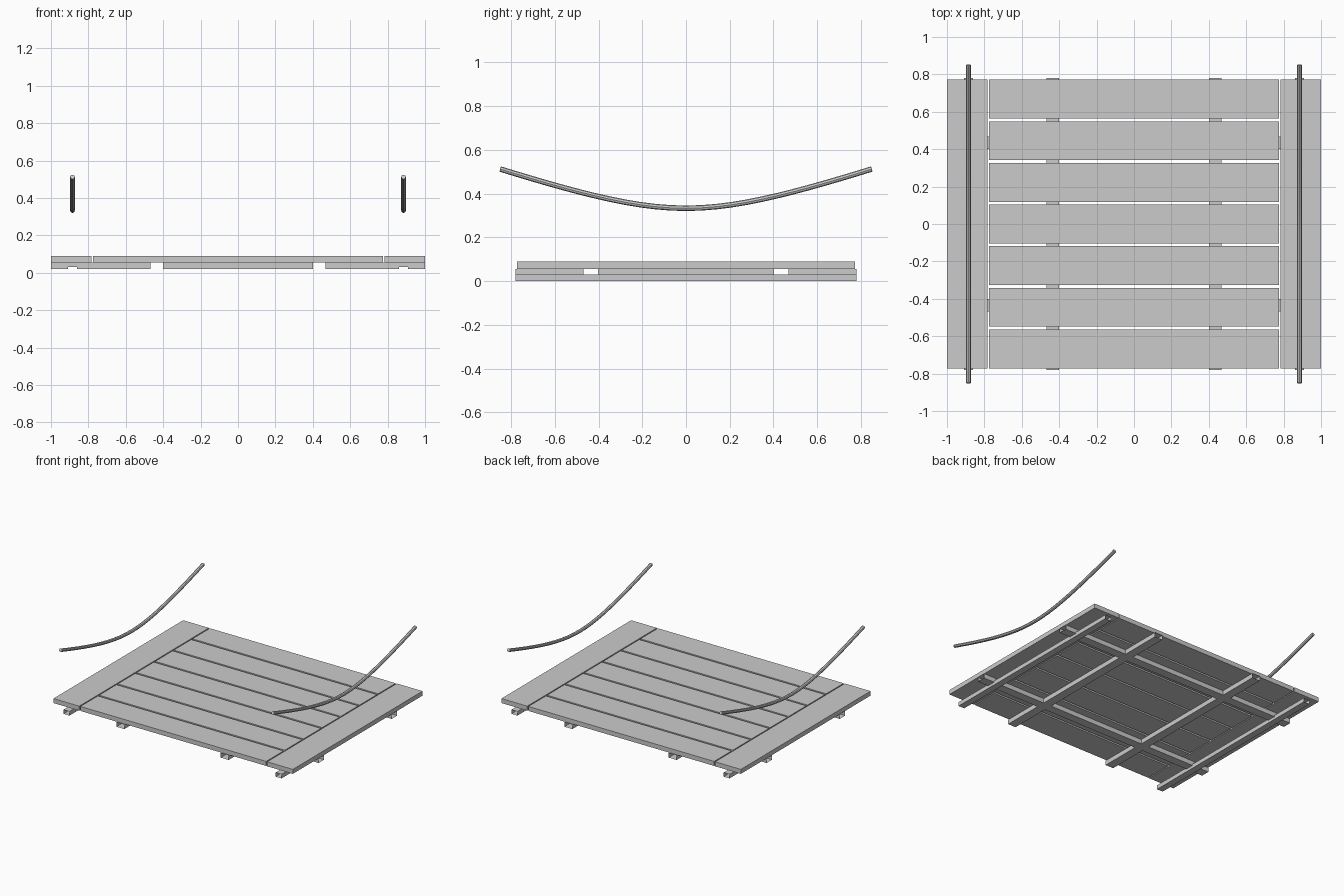
import bpy, bmesh
from math import sqrt

cube = bpy.data.objects.get("Cube")
if cube:
    bpy.data.objects.remove(cube, do_unlink=True)

grey = bpy.data.materials.new("plain_grey")
grey.use_nodes = True
grey.diffuse_color = (0.6, 0.6, 0.6, 1)
grey.node_tree.nodes["Principled BSDF"].inputs["Base Color"].default_value = (0.6, 0.6, 0.6, 1)

PLANK_LOW, PLANK_TOP = 0.055, 0.089
JOIST_LOW, RUNNER_TOP = 0.021, 0.031
JOIST, JOIST_HALF = 0.435, 0.033
RAIL, RUNNER_HALF = 0.885, 0.025
BOTTOM, RIGHT, TOP, LEFT = range(4)


def finish(name, bm):
    mesh = bpy.data.meshes.new(name)
    bm.to_mesh(mesh)
    bm.free()
    mesh.materials.append(grey)
    obj = bpy.data.objects.new(name, mesh)
    bpy.context.collection.objects.link(obj)
    return obj


def plank(name, x, y, width, length):
    bm = bmesh.new()
    bmesh.ops.create_cube(bm, size=1)
    bmesh.ops.scale(bm, vec=(width, length, PLANK_TOP - PLANK_LOW), verts=bm.verts)
    bmesh.ops.translate(bm, vec=(x, y, (PLANK_LOW + PLANK_TOP) / 2), verts=bm.verts)
    finish(name, bm)


def hollow_bar(name, along_x, offset, half, spans):
    """Open-ended box section; each span is start, end, low, high, walls."""
    bm = bmesh.new()
    for start, end, low, high, walls in spans:
        ring = [(-half, low), (half, low), (half, high), (-half, high)]

        def vert(t, corner):
            s, z = corner
            return bm.verts.new((t, offset + s, z) if along_x else (offset - s, t, z))

        for i in walls:
            p, q = ring[i], ring[(i + 1) % 4]
            bm.faces.new([vert(start, p), vert(start, q), vert(end, q), vert(end, p)])
    bmesh.ops.remove_doubles(bm, verts=bm.verts, dist=0.0001)
    finish(name, bm)


# Deck boards
for i in range(7):
    plank(f"deck_board_{i + 1}", 0, (i - 3) * 0.2225, 1.55, 0.208)
for side, sign in (("left", 1), ("right", -1)):
    plank(f"{side}_edge_board", sign * 0.891, 0, 0.215, 1.545)

# Joists interlock at their crossings, and the cross joists are notched for the runners
box = (BOTTOM, RIGHT, TOP, LEFT)
near, far = JOIST - JOIST_HALF, JOIST + JOIST_HALF
notch_a, notch_b = RAIL - RUNNER_HALF, RAIL + RUNNER_HALF
cross_spans = [(-near, near, JOIST_LOW, PLANK_LOW, box)]
for a, b, low in ((far, notch_a, JOIST_LOW), (notch_a, notch_b, RUNNER_TOP), (notch_b, 1, JOIST_LOW)):
    cross_spans += [(a, b, low, PLANK_LOW, box), (-b, -a, low, PLANK_LOW, box)]
long_spans = [(a, b, JOIST_LOW, PLANK_LOW, walls) for a, b, walls in (
    (-0.78, -far, box), (-far, -near, (BOTTOM, TOP)), (-near, near, box),
    (near, far, (BOTTOM, TOP)), (far, 0.78, box))]

for side, sign in (("back", 1), ("front", -1)):
    hollow_bar(f"{side}_cross_joist", True, sign * JOIST, JOIST_HALF, cross_spans)
for side, sign in (("left", 1), ("right", -1)):
    hollow_bar(f"{side}_long_joist", False, sign * JOIST, JOIST_HALF, long_spans)
    hollow_bar(f"{side}_runner", False, sign * RAIL, RUNNER_HALF,
               [(-0.78, 0.78, 0, RUNNER_TOP, box)])

    # Sagging round rail above each edge board
    curve = bpy.data.curves.new("rail_path", "CURVE")
    curve.dimensions = "3D"
    curve.bevel_depth = 0.0125
    curve.bevel_resolution = 2
    curve.use_fill_caps = True
    spline = curve.splines.new("POLY")
    steps = 24
    spline.points.add(steps)
    for i, point in enumerate(spline.points):
        y = 0.85 * (2 * i / steps - 1)
        point.co = (sign * RAIL, y, 0.333 + 0.158 * (sqrt(1 + (y / 0.45) ** 2) - 1), 1)
    rail = bpy.data.objects.new(f"{side}_rail", curve)
    bpy.context.collection.objects.link(rail)
    curve.materials.append(grey)
    bpy.ops.object.select_all(action="DESELECT")
    rail.select_set(True)
    bpy.context.view_layer.objects.active = rail
    bpy.ops.object.convert(target="MESH")
    bpy.ops.object.shade_smooth_by_angle()
